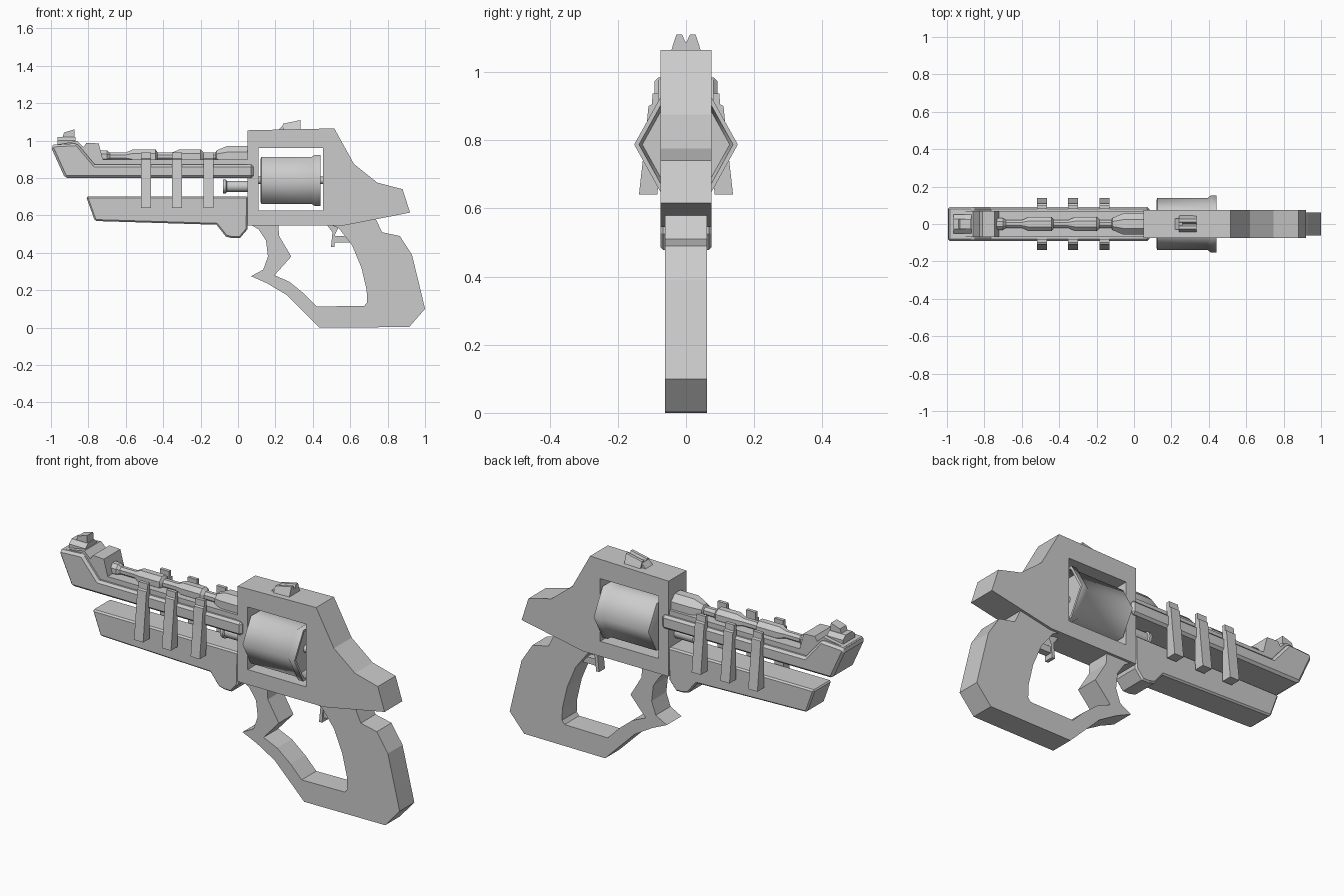
import bpy, bmesh
from math import sin, cos, pi, radians

if "Cube" in bpy.data.objects:
    bpy.data.objects.remove(bpy.data.objects["Cube"])


def finish(name, bm, smooth=None, bevel=0):
    bmesh.ops.recalc_face_normals(bm, faces=bm.faces[:])
    me = bpy.data.meshes.new(name)
    bm.to_mesh(me)
    bm.free()
    ob = bpy.data.objects.new(name, me)
    bpy.context.collection.objects.link(ob)
    bpy.ops.object.select_all(action='DESELECT')
    bpy.context.view_layer.objects.active = ob
    ob.select_set(True)
    if smooth:
        bpy.ops.object.shade_smooth_by_angle(angle=radians(smooth))
    if bevel:
        mod = ob.modifiers.new("bevel", 'BEVEL')
        mod.width = bevel
        mod.segments = 1
        mod.limit_method = 'ANGLE'
        mod.angle_limit = radians(50)
    return ob


def prism(name, pts, lo, hi, axis='y', bevel=0):
    """Extrude a profile: (x, z) points along y, or (y, z) points along x."""
    bm = bmesh.new()

    def put(p, t):
        return bm.verts.new((p[0], t, p[1]) if axis == 'y' else (t, p[0], p[1]))
    a = [put(p, lo) for p in pts]
    b = [put(p, hi) for p in pts]
    bm.faces.new(a)
    bm.faces.new(b[::-1])
    for i in range(len(pts)):
        j = (i + 1) % len(pts)
        bm.faces.new((a[i], b[i], b[j], a[j]))
    return finish(name, bm, bevel=bevel)


def lathe(name, rings, z, sides, smooth, zs=1.0, phase=0.0):
    """Revolve (x, radius) pairs about a line along x at height z."""
    bm = bmesh.new()
    loops = [[bm.verts.new((x, r * cos(phase + 2 * pi * k / sides),
                            z + zs * r * sin(phase + 2 * pi * k / sides)))
              for k in range(sides)] for x, r in rings]
    for a, b in zip(loops, loops[1:]):
        for k in range(sides):
            m = (k + 1) % sides
            bm.faces.new((a[k], a[m], b[m], b[k]))
    bm.faces.new(loops[0])
    bm.faces.new(loops[-1])
    return finish(name, bm, smooth)


# Main frame with the cylinder window cut through
frame = prism("frame", [(.05, 1.055), (.515, 1.065), (.62, .875), (.745, .775), (.88, .74),
                        (.92, .615), (.56, .545), (.05, .545)], -.075, .075)
cutter = prism("window_cutter", [(.11, .625), (.455, .625), (.455, .96), (.11, .96)], -.3, .3)
cutter.hide_render = True
mod = frame.modifiers.new("window", 'BOOLEAN')
mod.object = cutter
mod.operation = 'DIFFERENCE'
mod.solver = 'EXACT'
bpy.context.view_layer.objects.active = frame
bpy.ops.object.modifier_apply(modifier="window")
bpy.data.objects.remove(cutter)

# Six-sided drum with flared rear rim and recessed back, on its axle
lathe("drum", [(.12, .125), (.125, .14), (.395, .14), (.41, .152), (.44, .152), (.44, .138), (.40, .128)],
      .787, 6, 66, zs=1.02 / .98)
lathe("drum_axle", [(.09, .02), (.47, .02)], .787, 8, 50)

# Upper barrel: wide lower shell, narrower core with raised nose
prism("barrel_shell", [(-1, .965), (-.985, .978), (-.86, .985), (-.765, .872), (.082, .872),
                       (.082, .80), (-.925, .80)], -.092, .092, bevel=.012)
prism("barrel_core", [(-.99, .975), (-.86, .998), (-.825, .965), (-.81, .988), (-.745, .985),
                      (-.722, .898), (.06, .898), (.06, .83), (-.9, .83)], -.07, .07)

# Stepped rod lying on the barrel
lathe("top_rod", [(-.76, .034), (-.70, .034), (-.685, .022), (-.60, .022), (-.565, .04), (-.44, .04),
                  (-.43, .024), (-.35, .024), (-.315, .04), (-.20, .04), (-.185, .024), (-.12, .024),
                  (-.115, .035), (-.06, .06), (.06, .06)], .915, 8, 30, phase=pi / 8)

# Lower barrel block and ejector rod
prism("lower_barrel", [(-.812, .70), (-.765, .57), (-.115, .55), (-.065, .487), (-.03, .478),
                       (.01, .478), (.05, .525), (.055, .70)], -.075, .075, bevel=.008)
lathe("ejector_rod", [(-.08, .037), (-.065, .037), (-.06, .03), (.06, .03)], .755, 12, 40)

# Three clamp straps on each side
strap = [(.083, .64), (.138, .64), (.12, .80), (.11, .90), (.10, .905), (.098, .937), (.08, .937)]
for n, x in enumerate((-.492, -.327, -.157)):
    for side, s in (("left", 1), ("right", -1)):
        prism(f"strap_{side}_{n + 1}", [(s * y, z) for y, z in strap], x - .027, x + .027, axis='x')

# Grip and guard in one open loop under the frame
prism("grip_and_guard", [
    (.56, .56), (.735, .585), (.77, .51), (.865, .49), (.93, .39), (.975, .205), (1, .10), (.915, .003),
    (.435, 0), (.365, .07), (.26, .175), (.155, .237), (.07, .275), (.135, .31), (.16, .38), (.15, .465),
    (.11, .525), (.06, .555), (.215, .555), (.22, .49), (.285, .38), (.195, .28), (.275, .245),
    (.355, .18), (.42, .113), (.675, .116), (.69, .135), (.688, .20), (.66, .32), (.61, .44),
    (.54, .53), (.475, .56)], -.062, .062)

# Trigger: blade and link bar
prism("trigger_blade", [(.475, .55), (.505, .51), (.497, .43), (.515, .43), (.52, .50), (.545, .55)], -.025, .025)
prism("trigger_bar", [(.51, .455), (.61, .455), (.60, .49), (.51, .49)], -.018, .018)

# Front sight: flared base with a narrow blade
prism("front_sight_base", [(-.05, .975), (.05, .975), (.05, 1.0), (.028, 1.02), (-.028, 1.02), (-.05, 1.0)],
      -.965, -.868, axis='x')
prism("front_sight_blade", [(-.95, .98), (-.93, 1.043), (-.875, 1.06), (-.872, .98)], -.026, .026)

# Rear sight: notched block sloping down toward the front
rear = prism("rear_sight", [(-.046, 1.055), (.046, 1.055), (.028, 1.11), (.012, 1.11), (0, 1.085),
                            (-.012, 1.11), (-.028, 1.11)], .24, .335, axis='x')
for v in rear.data.vertices:
    if v.co.x < .3 and v.co.z > 1.06:
        v.co.z -= .02
prism("rear_sight_ramp", [(.215, 1.055), (.24, 1.083), (.26, 1.083), (.26, 1.055)], -.03, .03)
